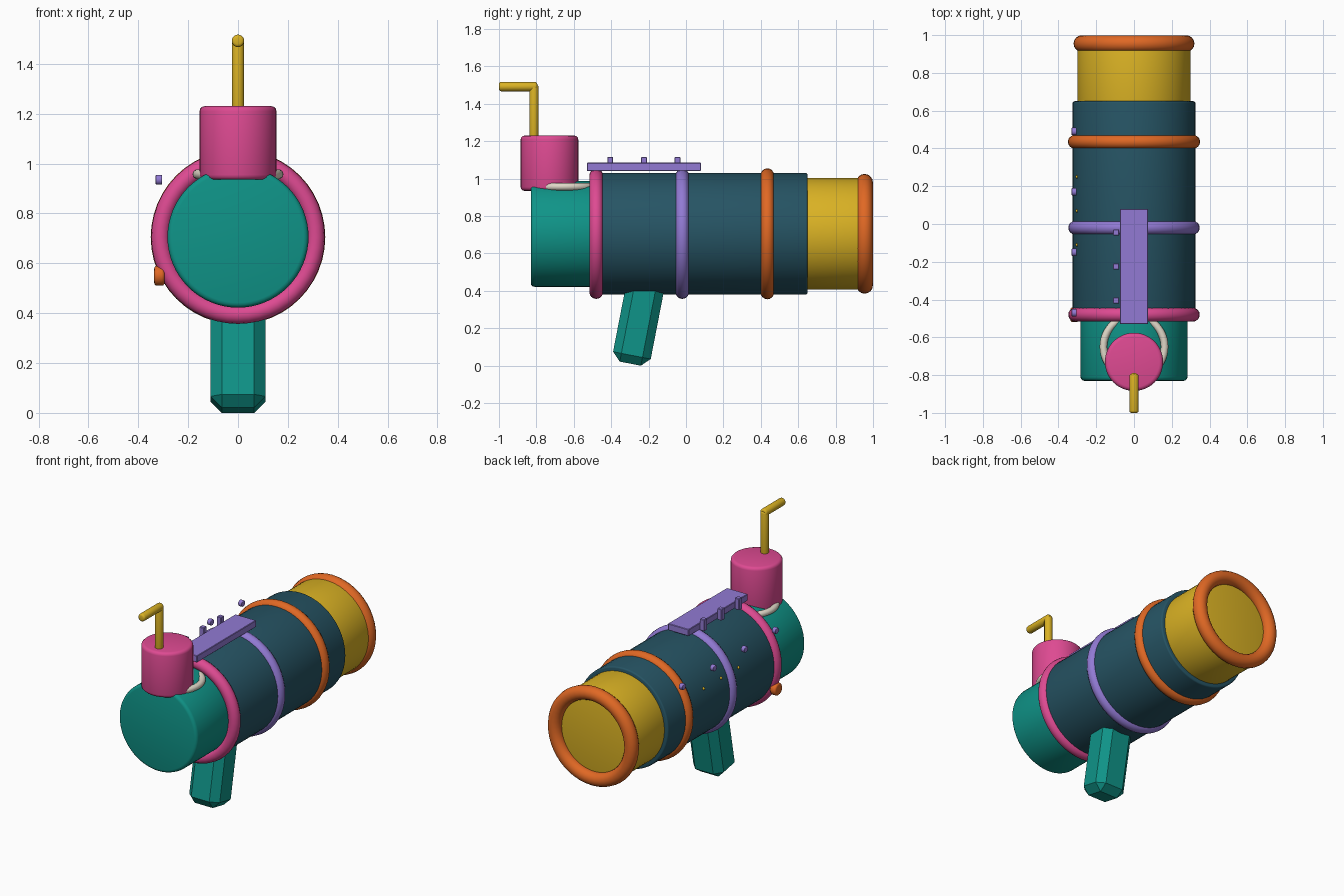
import bpy, math
from mathutils import Matrix

if "Cube" in bpy.data.objects:
    bpy.data.objects.remove(bpy.data.objects["Cube"])


def material(name, rgb):
    m = bpy.data.materials.new(name)
    lin = [((c / 255 + 0.055) / 1.055) ** 2.4 for c in rgb]
    m.diffuse_color = (*lin, 1)
    m.use_nodes = True
    m.node_tree.nodes["Principled BSDF"].inputs["Base Color"].default_value = m.diffuse_color
    return m


TEAL = material("teal", (15, 148, 136))
NAVY = material("dark blue", (38, 84, 100))
PINK = material("pink", (222, 74, 146))
YELLOW = material("yellow", (218, 178, 36))
ORANGE = material("orange", (224, 104, 36))
PURPLE = material("purple", (146, 122, 212))
CREAM = material("cream", (224, 216, 200))

AXIS_ROT = {"x": (0, math.pi / 2, 0), "y": (math.pi / 2, 0, 0), "z": (0, 0, 0)}
CZ = 0.705  # height of the barrel axis


def finish(name, mat, bevel=0, segments=3, smooth=True):
    ob = bpy.context.object
    ob.name = name
    ob.data.materials.append(mat)
    if bevel:
        mod = ob.modifiers.new("bevel", "BEVEL")
        mod.width, mod.segments = bevel, segments
        mod.limit_method = "ANGLE"
        mod.angle_limit = math.radians(40)
        bpy.ops.object.modifier_apply(modifier="bevel")
    if smooth:
        bpy.ops.object.shade_smooth_by_angle(angle=math.radians(35))
    return ob


def cylinder(name, mat, axis, radius, length, loc, bevel=0, sides=48):
    bpy.ops.mesh.primitive_cylinder_add(vertices=sides, radius=radius, depth=length,
                                        location=loc, rotation=AXIS_ROT[axis])
    return finish(name, mat, bevel)


def ring(name, mat, axis, outer, minor, loc):
    bpy.ops.mesh.primitive_torus_add(major_radius=outer - minor, minor_radius=minor,
                                     major_segments=48, minor_segments=16,
                                     location=loc, rotation=AXIS_ROT[axis])
    return finish(name, mat)


def box(name, mat, size, loc, bevel=0, tilt=0):
    bpy.ops.mesh.primitive_cube_add(size=1, location=loc)
    ob = bpy.context.object
    ob.data.transform(Matrix.Diagonal((*size, 1)))
    ob.rotation_euler.x = tilt
    return finish(name, mat, bevel, segments=1, smooth=False)


def barrel(name, mat, radius, y0, y1, bevel):
    return cylinder(name, mat, "y", radius, y1 - y0, (0, (y0 + y1) / 2, CZ), bevel, 64)


# Barrel sections
barrel("front_chamber", TEAL, 0.283, -0.83, -0.40, 0.02)
barrel("main_barrel", NAVY, 0.325, -0.50, 0.65, 0.01)
barrel("rear_barrel", YELLOW, 0.299, 0.55, 0.95, 0.01)

# Bands around the barrel
ring("front_band", PINK, "y", 0.348, 0.037, (0, -0.48, CZ))
ring("middle_band", PURPLE, "y", 0.348, 0.036, (0, -0.02, CZ))
ring("rear_band", ORANGE, "y", 0.350, 0.036, (0, 0.435, CZ))
ring("muzzle_ring", ORANGE, "y", 0.320, 0.044, (0, 0.955, CZ))

# Cup, its collar and the bent straw
cylinder("cup", PINK, "z", 0.154, 0.295, (0, -0.73, 1.0825), 0.02)
ring("cup_collar", CREAM, "z", 0.182, 0.02, (0, -0.65, 0.957))
cylinder("straw_stem", YELLOW, "z", 0.025, 0.32, (0, -0.813, 1.342), 0.012, 24)
cylinder("straw_tip", YELLOW, "y", 0.025, 0.205, (0, -0.8975, 1.492), 0.012, 24)

# Tilted grip with chamfered edges
box("grip", TEAL, (0.22, 0.205, 0.48), (0, -0.252, 0.2465), 0.045, math.radians(-11))

# Top rail with side teeth
box("top_rail", PURPLE, (0.15, 0.61, 0.044), (0, -0.225, 1.063), 0.003)
for i in range(3):
    box(f"rail_tooth_{i}", PURPLE, (0.032, 0.032, 0.075),
        (-0.095, -0.405 + 0.18 * i, 1.078), 0.003)

# Left side buttons, lights and knob
for i in range(4):
    cylinder(f"side_button_{i}", PURPLE, "x", 0.02, 0.026,
             (-0.317, -0.47 + 0.32 * i, 0.935), 0.004, 20)
for i in range(3):
    bpy.ops.mesh.primitive_uv_sphere_add(segments=12, ring_count=8, radius=0.009,
                                         location=(-0.301, -0.11 + 0.18 * i, 0.825))
    finish(f"indicator_light_{i}", YELLOW)
cylinder("side_knob", ORANGE, "x", 0.04, 0.042, (-0.315, -0.48, 0.55), 0.012, 24)
